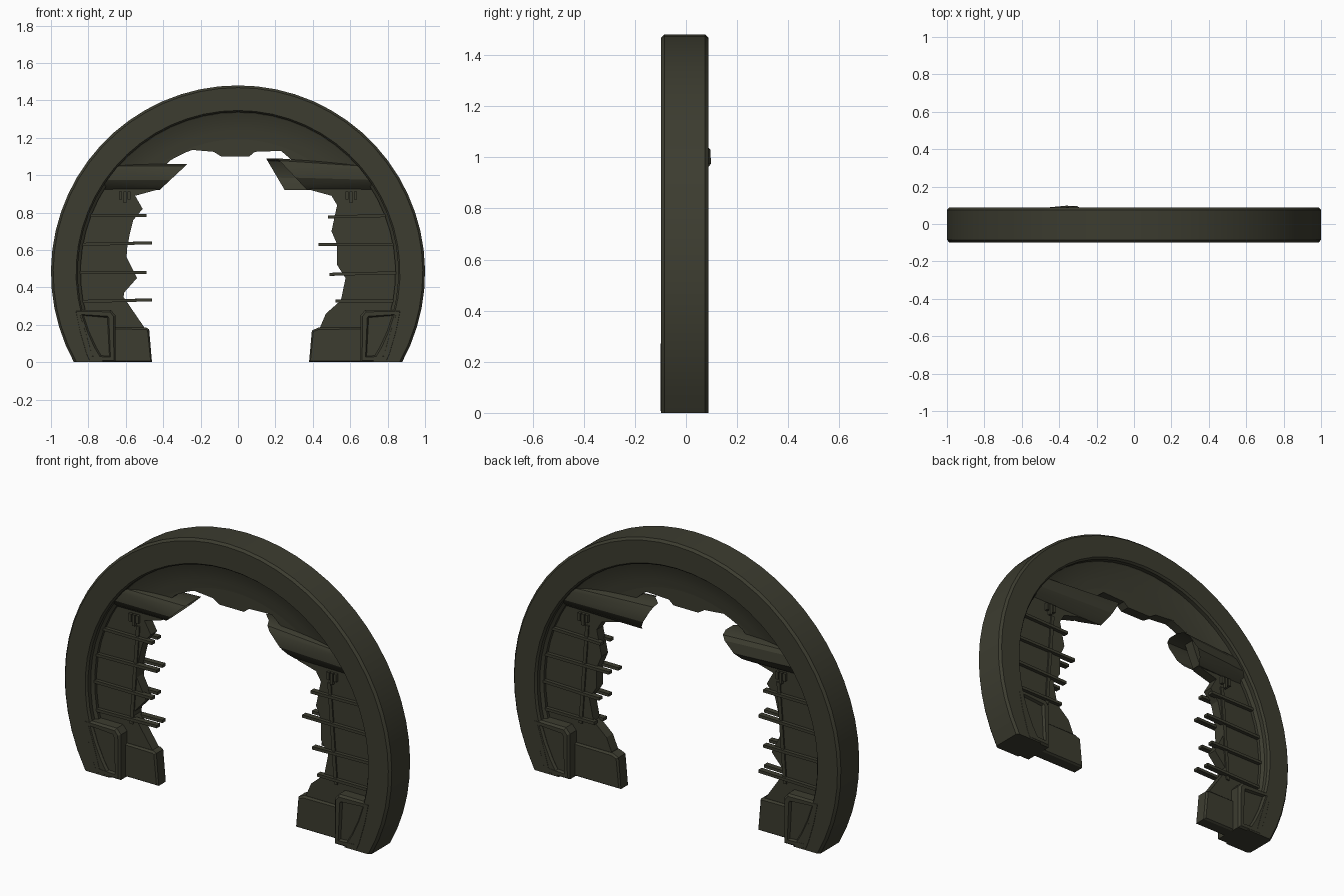
import bpy, bmesh, math

if "Cube" in bpy.data.objects:
    bpy.data.objects.remove(bpy.data.objects["Cube"])

CZ, YC = 0.48, -0.005          # ring centre height, ring centre in y

olive = bpy.data.materials.new("dark_olive")
olive.diffuse_color = (0.045, 0.045, 0.029, 1)
olive.use_nodes = True
olive.node_tree.nodes["Principled BSDF"].inputs["Base Color"].default_value = olive.diffuse_color


def finish(name, bm, smooth=False):
    bmesh.ops.recalc_face_normals(bm, faces=bm.faces[:])
    me = bpy.data.meshes.new(name)
    bm.to_mesh(me)
    bm.free()
    me.materials.append(olive)
    ob = bpy.data.objects.new(name, me)
    bpy.context.collection.objects.link(ob)
    if smooth:
        bpy.context.view_layer.objects.active = ob
        ob.select_set(True)
        bpy.ops.object.shade_smooth_by_angle(angle=math.radians(30))
        ob.select_set(False)
    return ob


def arc(r, n):
    """Arc of radius r around the ring centre, right foot to left foot, ends on z = 0."""
    a0 = math.asin(-CZ / r)
    return [(r * math.cos(a), CZ + r * math.sin(a))
            for a in (a0 + (math.pi - 2 * a0) * i / n for i in range(n + 1))]


def prism(name, pts, y0, y1, chamfer=0.0, panel=0.0):
    """Extrude an xz outline from y0 to y1, with optional chamfer and sunken panel."""
    bm = bmesh.new()
    loops = [[bm.verts.new((x, y, z)) for x, z in pts]
             for y in (y0 + chamfer, y1 - chamfer)]
    n = len(pts)
    for i in range(n):
        j = (i + 1) % n
        bm.faces.new((loops[0][i], loops[0][j], loops[1][j], loops[1][i]))
    caps = [bm.faces.new(loops[0]), bm.faces.new(loops[1][::-1])]
    bmesh.ops.recalc_face_normals(bm, faces=bm.faces[:])
    if chamfer:
        bmesh.ops.inset_individual(bm, faces=caps, thickness=chamfer, depth=chamfer)
    if panel:
        bmesh.ops.inset_individual(bm, faces=caps, thickness=panel, depth=0)
        bmesh.ops.inset_individual(bm, faces=caps, thickness=0.008, depth=-0.015)
    bmesh.ops.triangulate(bm, faces=[f for f in bm.faces if len(f.verts) > 4])
    return finish(name, bm)


def sweep(name, loops, closed):
    """Skin a list of point loops; closed joins the last loop to the first."""
    bm = bmesh.new()
    rows = [[bm.verts.new(p) for p in loop] for loop in loops]
    for k in range(len(rows)):
        a, b = rows[k], rows[(k + 1) % len(rows)]
        for i in range(len(a) - 1):
            bm.faces.new((a[i], a[i + 1], b[i + 1], b[i]))
    if closed:
        bm.faces.new([r[0] for r in rows])
        bm.faces.new([r[-1] for r in rows])
    return finish(name, bm, True)


# outer ring: cross-section (radius, y) swept along the arc
h = 0.093
half = [(0.842, 0.045), (0.857, 0.058), (0.857, h - 0.012), (0.866, h),
        (0.988, h), (1.0, h - 0.013)]
section = half + [(r, -y) for r, y in reversed(half)]
sweep("outer_ring", [[(x, YC + y, z) for x, z in arc(r, 40)] for r, y in section], True)

# cove easing the ring into the wall across the top
cove = [(0.862, 0.058), (0.82, 0.042), (0.76, 0.032), (0.70, 0.027)]
cove = cove + [(r, -y) for r, y in reversed(cove)]
angles = [math.radians(42 + 96 * i / 20) for i in range(21)]
sweep("top_cove", [[(r * math.cos(a), YC + y, CZ + r * math.sin(a))
                    for a in angles] for r, y in cove], True)

# broken inner wall, jagged on its inner edge
jag = [(-0.48, 0.0), (-0.49, 0.17), (-0.62, 0.36), (-0.54, 0.45), (-0.6, 0.57),
       (-0.58, 0.68), (-0.56, 0.76), (-0.51, 0.82), (-0.55, 0.89), (-0.44, 0.92),
       (-0.38, 1.06), (-0.30, 1.14), (-0.13, 1.125), (-0.09, 1.10), (0.06, 1.10),
       (0.09, 1.125), (0.23, 1.13), (0.3, 1.07), (0.39, 0.92), (0.5, 0.89),
       (0.53, 0.84), (0.5, 0.70), (0.53, 0.63), (0.53, 0.52), (0.575, 0.45),
       (0.55, 0.33), (0.47, 0.26), (0.44, 0.19), (0.42, 0.0)]
prism("broken_wall", arc(0.85, 40) + jag, YC - 0.028, YC + 0.028)

# base skirting blocks
prism("base_left", [(-0.72, 0), (-0.46, 0), (-0.475, 0.175), (-0.49, 0.185), (-0.72, 0.185)],
      YC - 0.04, YC + 0.04, 0.01)
prism("base_right", [(0.72, 0), (0.38, 0), (0.395, 0.17), (0.43, 0.185), (0.72, 0.185)],
      YC - 0.04, YC + 0.04, 0.01)

# foot pillars, flush with the ring, with sunken panels
foot = [(0.655, 0), (0.655, 0.25), (0.68, 0.28), (0.875, 0.28), (0.855, 0.16), (0.82, 0.04), (0.80, 0)]
for s, side in ((-1, "left"), (1, "right")):
    prism("foot_pillar_" + side, [(s * x, z) for x, z in foot],
          YC - h - 0.001, YC + h + 0.001, 0.012, 0.026)


def ledge(name, s, front, back, tip, lift):
    """Hollow sloped cornice; front and back give the broken end x at top and bottom."""
    prof = [(1.06, 0.4), (1.05, 0.8), (1.03, 0.97), (0.975, 1.0), (0.945, 0.75), (0.92, 0.33)]
    pts = [(z, -f, front) for z, f in prof] + [(z, f, back) for z, f in reversed(prof)]
    bm = bmesh.new()
    outer, inner = [], []
    for z, f, (top, bot) in pts:
        t = (1.06 - z) / 0.14
        x_out = math.sqrt(0.862 ** 2 - (z - CZ) ** 2)
        outer.append(bm.verts.new((s * x_out, YC + 0.07 * f, z)))
        x_in, y_in = top + (bot - top) * t, (tip if f > 0 else 0.075) * f
        inner.append(bm.verts.new((s * x_in, y_in, z + lift * (1 - t))))
    n = len(pts)
    for i in range(n):
        j = (i + 1) % n
        bm.faces.new((outer[i], outer[j], inner[j], inner[i]))
    bm.faces.new(outer)
    finish(name, bm, True)


ledge("ledge_left", -1, (0.27, 0.42), (0.27, 0.42), 0.098, 0.0)
ledge("ledge_right", 1, (0.21, 0.37), (0.15, 0.25), 0.075, 0.03)

# horizontal rails on both faces of the wall: (side, height, inner x)
rib_list = [(-1, 0.785, 0.49), (-1, 0.63, 0.46), (-1, 0.48, 0.49), (-1, 0.325, 0.46),
            (1, 0.785, 0.48), (1, 0.63, 0.43), (1, 0.478, 0.49), (1, 0.328, 0.52)]
for i, (s, z, xi) in enumerate(rib_list):
    t, drop = 0.008, (0, -0.008, 0.008, 0)[(i * 2 + i // 4) % 4]
    for f in (-1, 1):
        e = xi + (0.012 if f > 0 else 0)
        pts = [(s * 0.85, z - t), (s * e, z - t + drop), (s * e, z + t + drop), (s * 0.85, z + t)]
        y = sorted((YC + f * 0.018, YC + f * 0.048))
        prism("wall_rail_%d%s" % (i, "fb"[f > 0]), pts, y[0], y[1])

# slanted upright strips and small clamps on each wall
for s, side in ((-1, "left"), (1, "right")):
    up = [(0.635, 0.3), (0.615, 0.3), (0.575, 0.85), (0.595, 0.85)]
    prism("upright_" + side, [(s * x, z) for x, z in up], YC - 0.036, YC + 0.036)
    for k, (dx, z0, z1) in enumerate([(-0.022, 0.87, 0.912), (0, 0.85, 0.912), (0.022, 0.87, 0.912)]):
        x = s * 0.605 + dx
        prism("clamp_%s_%d" % (side, k),
              [(x - 0.008, z0), (x + 0.008, z0), (x + 0.008, z1), (x - 0.008, z1)],
              YC - 0.045, YC + 0.045)
